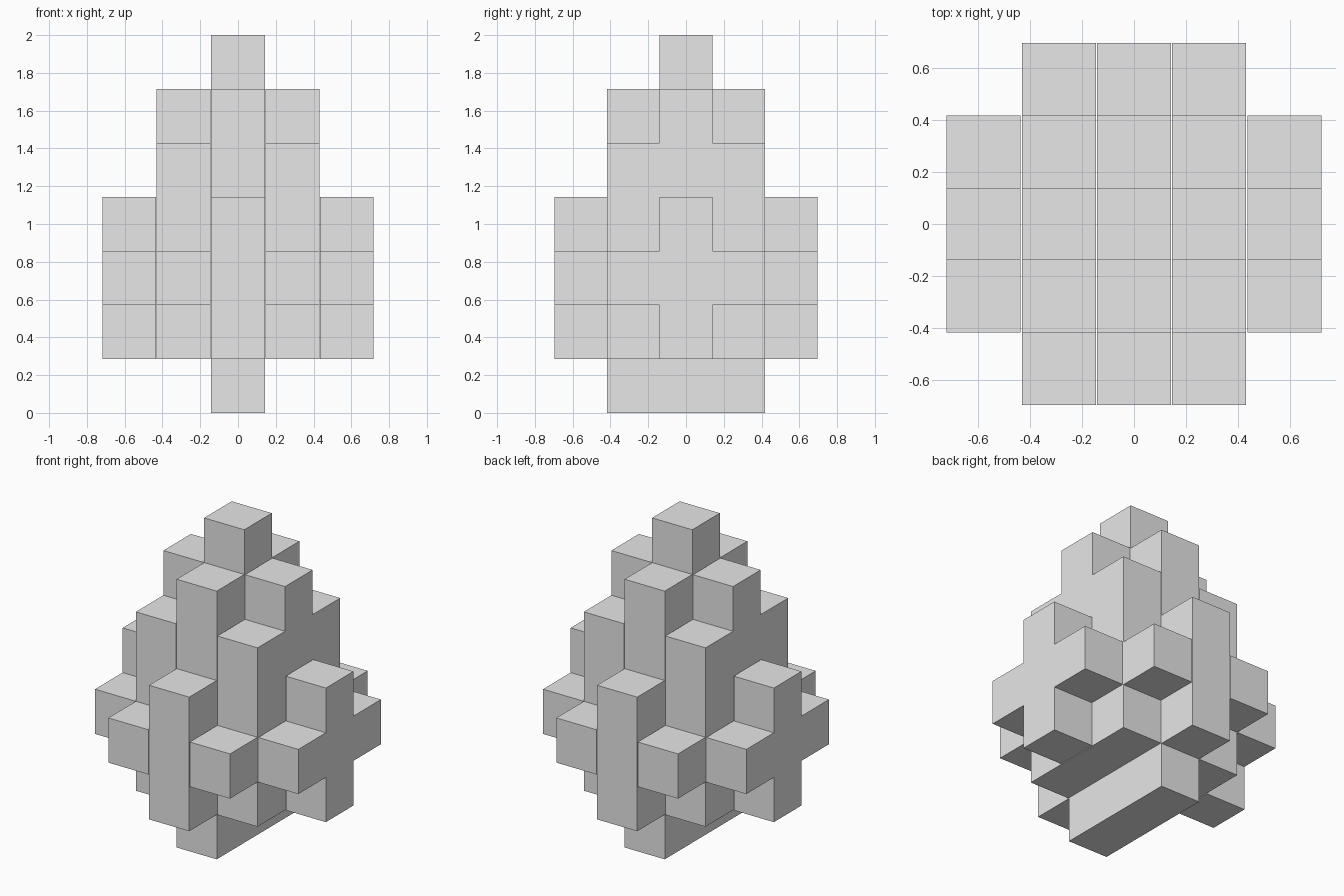
import bpy
import bmesh

old = bpy.data.objects.get("Cube")
if old:
    bpy.data.objects.remove(old, do_unlink=True)

# One plain grey for the whole model
grey = bpy.data.materials.new("plain_grey")
grey.use_nodes = True
grey.diffuse_color = (0.8, 0.8, 0.8, 1)
grey.node_tree.nodes["Principled BSDF"].inputs["Base Color"].default_value = (0.8, 0.8, 0.8, 1)

PITCH_X, WIDTH = 0.2884, 0.2836   # slices stand a hair apart
DEPTH, HEIGHT = 0.278, 2 / 7


# Plan shapes of the stacked layers, in block units from the centre
def bar(x, y):
    return x == 0 and abs(y) <= 1


def square(x, y):
    return max(abs(x), abs(y)) <= 1


def pointed_square(x, y):
    return square(x, y) or (abs(x) + abs(y) == 2 and x * y == 0)


def octagon(x, y):
    return abs(x) + abs(y) <= 3


def plus(x, y):
    return abs(x) + abs(y) <= 1


def single(x, y):
    return x == 0 and y == 0


LAYERS = [bar, pointed_square, octagon, pointed_square, square, plus, single]
SPAN = range(-2, 3)


def make_slice(name, x):
    """Weld all blocks of one upright slice into a single clean shell."""
    cells = {(y, z) for y in SPAN for z, plan in enumerate(LAYERS) if plan(x, y)}
    bm = bmesh.new()
    corners = {}

    def corner(side, y, z):
        key = (side, y, z)
        if key not in corners:
            corners[key] = bm.verts.new((x * PITCH_X + side * WIDTH / 2,
                                         (y - 0.5) * DEPTH, z * HEIGHT))
        return corners[key]

    def wall(a, b):
        bm.faces.new([corner(-1, *a), corner(1, *a), corner(1, *b), corner(-1, *b)])

    for y, z in sorted(cells):
        ring = [(y, z), (y + 1, z), (y + 1, z + 1), (y, z + 1)]
        neighbours = [(y, z - 1), (y + 1, z), (y, z + 1), (y - 1, z)]
        for side in (-1, 1):
            bm.faces.new([corner(side, *p) for p in ring[::side]])
        for i, neighbour in enumerate(neighbours):
            if neighbour not in cells:
                wall(ring[i], ring[(i + 1) % 4])
    bmesh.ops.recalc_face_normals(bm, faces=bm.faces)
    bmesh.ops.dissolve_limit(bm, angle_limit=0.01, verts=bm.verts, edges=bm.edges)

    mesh = bpy.data.meshes.new(name)
    bm.to_mesh(mesh)
    bm.free()
    mesh.materials.append(grey)
    bpy.context.collection.objects.link(bpy.data.objects.new(name, mesh))


# Five upright slices from the model's right to its left
for x, name in zip(SPAN, ("right_outer_slice", "right_inner_slice", "middle_slice",
                          "left_inner_slice", "left_outer_slice")):
    make_slice(name, x)
